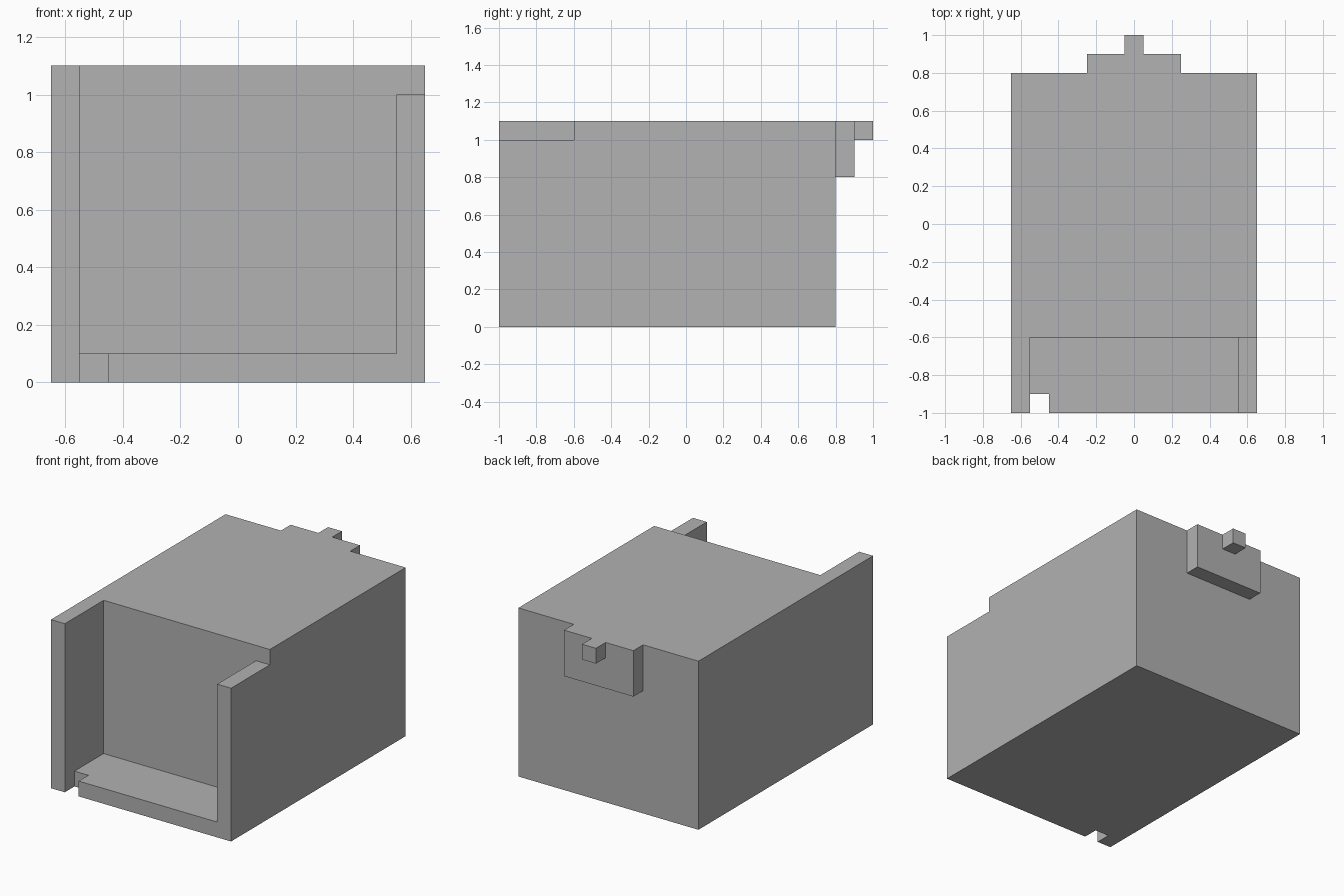
import bpy

default = bpy.data.objects.get("Cube")
if default:
    bpy.data.objects.remove(default, do_unlink=True)

grey = bpy.data.materials.new("plain grey")
grey.use_nodes = True
colour = (0.445, 0.445, 0.445, 1)
grey.diffuse_color = colour
grey.node_tree.nodes["Principled BSDF"].inputs["Base Color"].default_value = colour


def box(name, low, high):
    """Axis-aligned block between two corners."""
    centre = [(a + b) / 2 for a, b in zip(low, high)]
    bpy.ops.mesh.primitive_cube_add(size=1, location=centre)
    obj = bpy.context.object
    obj.name = name
    obj.scale = [b - a for a, b in zip(low, high)]
    bpy.ops.object.transform_apply(location=True, rotation=False, scale=True)
    obj.data.materials.append(grey)
    return obj


def cut(target, low, high):
    """Remove a block from the target and discard the cutter."""
    cutter = box("cutter", low, high)
    cutter.hide_render = True
    mod = target.modifiers.new("cut", "BOOLEAN")
    mod.operation = "DIFFERENCE"
    mod.solver = "EXACT"
    mod.object = cutter
    bpy.context.view_layer.objects.active = target
    bpy.ops.object.modifier_apply(modifier=mod.name)
    bpy.data.objects.remove(cutter, do_unlink=True)


# Main body
body = box("body", (-0.65, -1, 0), (0.65, 0.8, 1.1))

# Front recess, leaving two side walls and a floor lip
cut(body, (-0.55, -1.2, 0.1), (0.55, -0.6, 1.3))
# Lowered top of the left wall
cut(body, (0.5, -1.2, 1.0), (0.8, -0.6, 1.3))
# Corner notch in the floor lip
cut(body, (-0.55, -1.2, -0.2), (-0.45, -0.9, 0.3))

# Stepped tab on the back
box("back_plate", (-0.25, 0.8, 0.8), (0.25, 0.9, 1.1))
box("back_peg", (-0.05, 0.9, 1.0), (0.05, 1.0, 1.1))
